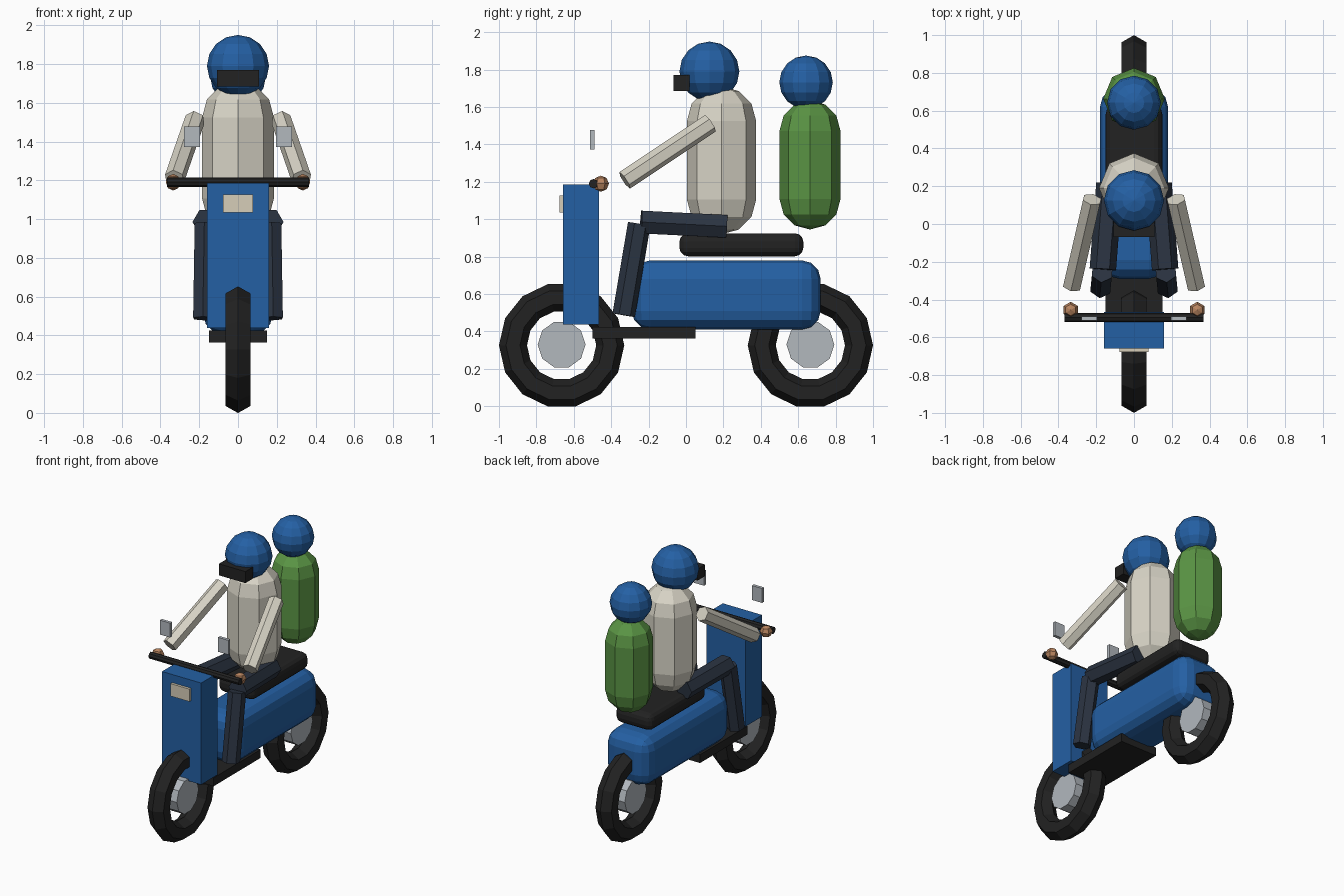
import bpy
import bmesh
from math import pi, sin, cos
from mathutils import Vector, Matrix

if "Cube" in bpy.data.objects:
    bpy.data.objects.remove(bpy.data.objects["Cube"])


def material(name, hex_code):
    def linear(c):
        return c / 12.92 if c <= 0.04045 else ((c + 0.055) / 1.055) ** 2.4
    rgb = [linear(int(hex_code[i:i + 2], 16) / 255) for i in (0, 2, 4)]
    mat = bpy.data.materials.new(name)
    mat.use_nodes = True
    mat.diffuse_color = (*rgb, 1)
    mat.node_tree.nodes["Principled BSDF"].inputs["Base Color"].default_value = (*rgb, 1)
    return mat


blue = material("blue paint", "2460A4")
black = material("black rubber", "222222")
metal = material("light grey metal", "B2B8BE")
lamp = material("lamp cream", "D6CDB8")
cream = material("cream cloth", "D8D4C6")
green = material("green cloth", "5A9444")
navy = material("navy cloth", "2B3442")
skin = material("skin", "B98560")


def finish(name, bm, mat):
    bmesh.ops.recalc_face_normals(bm, faces=bm.faces)
    mesh = bpy.data.meshes.new(name)
    bm.to_mesh(mesh)
    bm.free()
    mesh.materials.append(mat)
    obj = bpy.data.objects.new(name, mesh)
    bpy.context.collection.objects.link(obj)
    return obj


def box(name, mat, x, y, z, bevel=0):
    """Box from (min, max) ranges, with optional rounded edges."""
    ranges = (x, y, z)
    size = [b - a for a, b in ranges]
    bm = bmesh.new()
    bmesh.ops.create_cube(bm, size=1, matrix=Matrix.Diagonal((*size, 1)))
    obj = finish(name, bm, mat)
    obj.location = [(a + b) / 2 for a, b in ranges]
    if bevel:
        mod = obj.modifiers.new("round", "BEVEL")
        mod.width, mod.segments = bevel, 3
    return obj


def lathe(name, mat, profile, axis, steps, centre, closed=False):
    """Turn a profile of (along axis, radius) points; first corner lies on y."""
    bm = bmesh.new()
    axis = Vector(axis)
    verts = [bm.verts.new(axis * a + Vector((0, r, 0))) for a, r in profile]
    edges = [bm.edges.new(pair) for pair in zip(verts, verts[1:])]
    if closed:
        edges.append(bm.edges.new((verts[-1], verts[0])))
    bmesh.ops.spin(bm, geom=verts + edges, cent=(0, 0, 0), axis=axis,
                   angle=2 * pi, steps=steps)
    bmesh.ops.remove_doubles(bm, verts=bm.verts, dist=0.0005)
    finish(name, bm, mat).location = centre


def rod(name, mat, start, end, radius, sides=6, turn=0):
    """Straight prism between two points."""
    start, end = Vector(start), Vector(end)
    way = end - start
    bm = bmesh.new()
    bmesh.ops.create_cone(bm, cap_ends=True, segments=sides, radius1=radius,
                          radius2=radius, depth=way.length,
                          matrix=Matrix.Rotation(turn, 4, "Z"))
    obj = finish(name, bm, mat)
    obj.rotation_mode = "QUATERNION"
    obj.rotation_quaternion = way.to_track_quat("Z", "Y")
    obj.location = (start + end) / 2


def ball(name, mat, centre, radius, segments, rings):
    bm = bmesh.new()
    bmesh.ops.create_uvsphere(bm, u_segments=segments, v_segments=rings, radius=radius)
    finish(name, bm, mat).location = centre


def capsule(name, mat, y, bottom, top, radius):
    """Eight-sided upright body with domed ends."""
    steps = [i * pi / 6 for i in range(4)]
    profile = [(bottom + radius - radius * cos(a), radius * sin(a)) for a in steps]
    profile += [(top - radius + radius * cos(a), radius * sin(a)) for a in reversed(steps)]
    lathe(name, mat, profile, (0, 0, 1), 8, (0, y, 0))


# Wheels: six-sided tyre section and a plain hub
for place, y in (("front", -0.665), ("rear", 0.665)):
    section = [(0.075 * sin(i * pi / 3), 0.26 + 0.075 * cos(i * pi / 3)) for i in range(6)]
    lathe(place + "_tyre", black, section, (1, 0, 0), 14, (0, y, 0.326), closed=True)
    hub = [(-0.055, 0), (-0.055, 0.128), (0.055, 0.128), (0.055, 0)]
    lathe(place + "_hub", metal, hub, (1, 0, 0), 10, (0, y, 0.33))

# Scooter
box("front_shield", blue, (-0.16, 0.16), (-0.658, -0.465), (0.437, 1.187))
box("headlight", lamp, (-0.077, 0.077), (-0.677, -0.65), (1.035, 1.127))
box("footboard", black, (-0.15, 0.15), (-0.5, 0.05), (0.362, 0.424))
box("rear_body", blue, (-0.18, 0.18), (-0.29, 0.72), (0.41, 0.78), 0.1)
box("seat", black, (-0.15, 0.15), (-0.035, 0.627), (0.802, 0.925), 0.045)
rod("handlebar", black, (-0.367, -0.495, 1.19), (0.367, -0.495, 1.19), 0.025, 8)

# Riders
capsule("driver_torso", cream, 0.19, 0.92, 1.71, 0.185)
capsule("passenger_torso", green, 0.663, 0.945, 1.635, 0.163)
ball("driver_helmet", blue, (0, 0.125, 1.79), 0.16, 12, 8)
ball("passenger_helmet", blue, (0, 0.642, 1.732), 0.143, 12, 8)
box("visor", black, (-0.108, 0.108), (-0.068, 0.018), (1.685, 1.77))

# Paired parts
for side, s in (("left", 1), ("right", -1)):
    box(side + "_mirror", metal, sorted((s * 0.195, s * 0.279)), (-0.512, -0.489), (1.372, 1.478))
    ball(side + "_hand", skin, (s * 0.335, -0.455, 1.19), 0.043, 6, 4)
    rod(side + "_arm", cream, (s * 0.222, 0.13, 1.513), (s * 0.328, -0.328, 1.208), 0.053)
    rod(side + "_thigh", navy, (s * 0.13, 0.215, 0.962), (s * 0.165, -0.24, 0.985), 0.07, 6, pi / 6)
    rod(side + "_shin", navy, (s * 0.168, -0.25, 0.975), (s * 0.176, -0.333, 0.487), 0.061)
